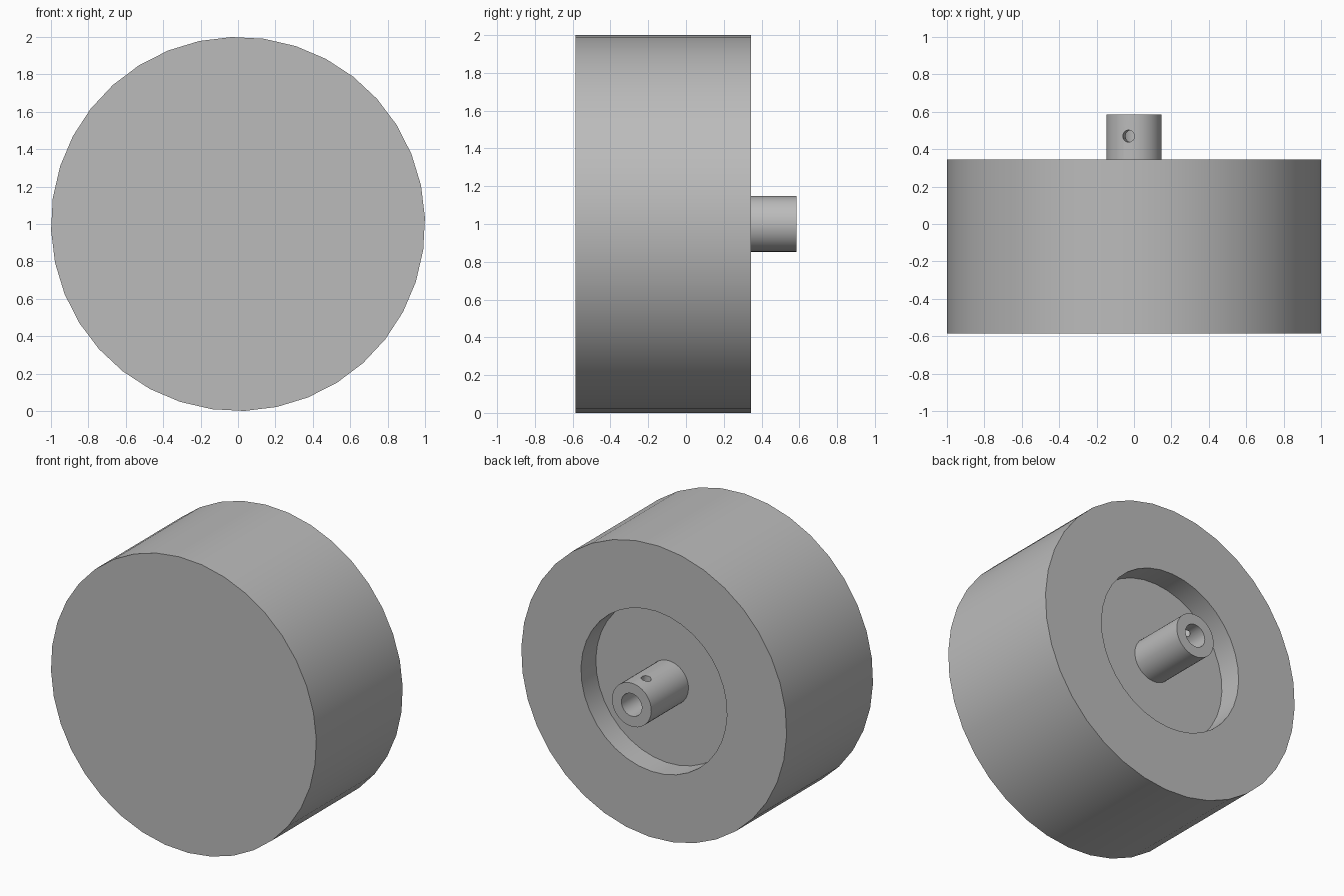
import bpy, bmesh, math
from mathutils import Matrix, Vector

if "Cube" in bpy.data.objects:
    bpy.data.objects.remove(bpy.data.objects["Cube"], do_unlink=True)

SIDES = 36
CENTRE_Z = 1.0
OFFSET = math.radians(-2)

grey = bpy.data.materials.new("plain_grey")
grey.use_nodes = True
colour = (0.5, 0.5, 0.5, 1)
grey.diffuse_color = colour
grey.node_tree.nodes["Principled BSDF"].inputs["Base Color"].default_value = colour


def lathe(name, profile, closed):
    """Turn a (y, radius) profile around the y axis through the model's centre."""
    bm = bmesh.new()
    points = [bm.verts.new((r * math.sin(OFFSET), y, r * math.cos(OFFSET))) for y, r in profile]
    edges = [bm.edges.new(pair) for pair in zip(points, points[1:])]
    if closed:
        edges.append(bm.edges.new((points[-1], points[0])))
    bmesh.ops.spin(bm, geom=points + edges, cent=(0, 0, 0), axis=(0, 1, 0),
                   angle=math.tau, steps=SIDES, use_merge=True)
    bmesh.ops.remove_doubles(bm, verts=bm.verts, dist=0.0005)
    bmesh.ops.recalc_face_normals(bm, faces=bm.faces)
    mesh = bpy.data.meshes.new(name)
    bm.to_mesh(mesh)
    bm.free()
    mesh.materials.append(grey)
    obj = bpy.data.objects.new(name, mesh)
    obj.location.z = CENTRE_Z
    bpy.context.collection.objects.link(obj)
    return obj


def select_only(obj):
    bpy.ops.object.select_all(action='DESELECT')
    obj.select_set(True)
    bpy.context.view_layer.objects.active = obj


# Solid drum with a round recess in its back
drum = lathe("drum", [(-0.585, 0), (-0.585, 1), (0.345, 1), (0.345, 0.55),
                      (0.185, 0.55), (0.185, 0)], closed=False)

# Hollow shaft hub standing in the recess
hub = lathe("shaft_hub", [(0.18, 0.148), (0.585, 0.148), (0.585, 0.077), (0.18, 0.077)],
            closed=True)

# Set screw hole through the upper wall of the hub
lean = Matrix.Rotation(math.radians(-11.5), 4, 'Y')
bpy.ops.mesh.primitive_cylinder_add(vertices=24, radius=0.032, depth=0.2)
cutter = bpy.context.object
cutter.name = "screw_hole_cutter"
cutter.data.materials.append(grey)
cutter.matrix_world = (Matrix.Translation((0, 0.47, CENTRE_Z)) @ lean
                       @ Matrix.Translation((0, 0, 0.14)))
bpy.context.view_layer.update()
select_only(hub)
hole = hub.modifiers.new("screw_hole", 'BOOLEAN')
hole.operation = 'DIFFERENCE'
hole.solver = 'EXACT'
hole.object = cutter
bpy.ops.object.modifier_apply(modifier=hole.name)
bpy.data.objects.remove(cutter, do_unlink=True)

# Smooth round walls with crisp rims
for part in (drum, hub):
    select_only(part)
    bpy.ops.object.shade_smooth_by_angle(angle=math.radians(30))
